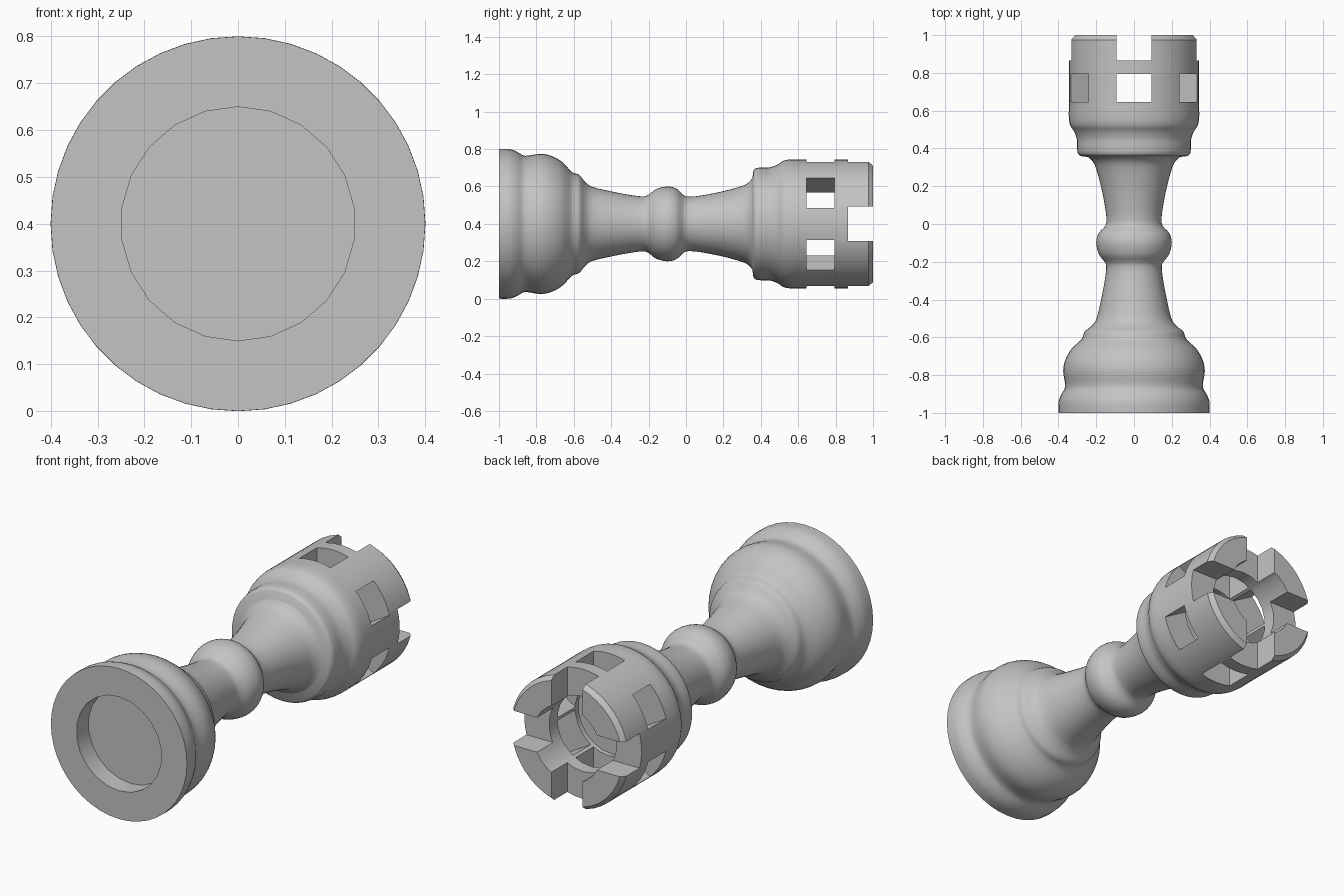
import bpy
import bmesh
import math
from mathutils import Vector, Matrix

AXIS_Z = 0.4  # height of the lying piece's long axis

cube = bpy.data.objects.get("Cube")
if cube:
    bpy.data.objects.remove(cube, do_unlink=True)

grey = bpy.data.materials.new("plain grey")
grey.use_nodes = True
GREY = (0.55, 0.55, 0.55, 1)
grey.diffuse_color = GREY
grey.node_tree.nodes["Principled BSDF"].inputs["Base Color"].default_value = GREY


def add_object(name, bm):
    bmesh.ops.recalc_face_normals(bm, faces=bm.faces[:])
    mesh = bpy.data.meshes.new(name)
    bm.to_mesh(mesh)
    bm.free()
    mesh.materials.append(grey)
    obj = bpy.data.objects.new(name, mesh)
    bpy.context.collection.objects.link(obj)
    return obj


def smooth_run(points, steps=3):
    """Catmull-Rom curve through (y, radius) points."""
    p = [Vector(q) for q in points]
    p = [p[0]] + p + [p[-1]]
    out = []
    for a, b, c, d in zip(p, p[1:], p[2:], p[3:]):
        for i in range(steps):
            t = i / steps
            out.append(0.5 * (2 * b + (c - a) * t + (2 * a - 5 * b + 4 * c - d) * t ** 2
                              + (3 * b - a - 3 * c + d) * t ** 3))
    return out + [p[-1]]


def lathe(name, profile, sides):
    """Capped solid turned around the y direction."""
    bm = bmesh.new()
    rings = []
    for y, r in profile:
        angles = [math.pi / 2 + math.tau * i / sides for i in range(sides)]
        rings.append([bm.verts.new((r * math.cos(a), y, AXIS_Z + r * math.sin(a))) for a in angles])
    for low, high in zip(rings, rings[1:]):
        for i in range(sides):
            j = (i + 1) % sides
            bm.faces.new((low[i], low[j], high[j], high[i]))
    bm.faces.new(rings[0])
    bm.faces.new(rings[-1])
    return add_object(name, bm)


def cross_bar(name, y0, y1, angle):
    """Box reaching right through the crown at the given angle."""
    bm = bmesh.new()
    place = (Matrix.Translation((0, (y0 + y1) / 2, AXIS_Z))
             @ Matrix.Rotation(math.radians(angle), 4, 'Y')
             @ Matrix.Diagonal((1, y1 - y0, 0.184, 1)))
    bmesh.ops.create_cube(bm, size=1, matrix=place)
    return add_object(name, bm)


# Turned body: base, stem with collar, then the crown
base = [(-1, 0.4), (-0.94, 0.399), (-0.9, 0.384), (-0.86, 0.364), (-0.78, 0.375),
        (-0.72, 0.364), (-0.66, 0.33), (-0.61, 0.277), (-0.57, 0.262), (-0.54, 0.225),
        (-0.5, 0.198), (-0.4, 0.174), (-0.3, 0.155), (-0.23, 0.147)]
stem = [(-0.2, 0.156), (-0.16, 0.186), (-0.1, 0.2), (-0.05, 0.188), (-0.01, 0.152),
        (0.03, 0.146), (0.1, 0.155), (0.2, 0.175), (0.3, 0.203), (0.335, 0.222), (0.355, 0.245)]
crown = [(0.36, 0.285), (0.375, 0.298), (0.41, 0.302), (0.45, 0.303), (0.49, 0.317),
         (0.52, 0.337), (0.56, 0.345), (0.62, 0.345)]
rim = [(0.975, 0.345), (1, 0.325)]
rook = lathe("rook", smooth_run(base + stem) + smooth_run(crown) + rim, 44)

# Hollows, six windows and four notches
cutters = [lathe("base_hollow", [(-1.1, 0.25), (-0.9, 0.25)], 22),
           lathe("crown_hollow", [(0.62, 0.2), (1.1, 0.2)], 22)]
cutters += [cross_bar("window_cutter", 0.645, 0.795, a) for a in (30, 90, 150)]
cutters += [cross_bar("notch_cutter", 0.865, 1.1, a) for a in (0, 90)]
for cutter in cutters:
    cut = rook.modifiers.new(cutter.name, 'BOOLEAN')
    cut.operation = 'DIFFERENCE'
    cut.solver = 'EXACT'
    cut.object = cutter

# Bake the cuts, then shade smooth with sharp corners kept
bpy.ops.object.select_all(action='DESELECT')
rook.select_set(True)
bpy.context.view_layer.objects.active = rook
bpy.ops.object.convert(target='MESH')
for cutter in cutters:
    bpy.data.objects.remove(cutter, do_unlink=True)
bpy.ops.object.shade_smooth_by_angle(angle=math.radians(35))
